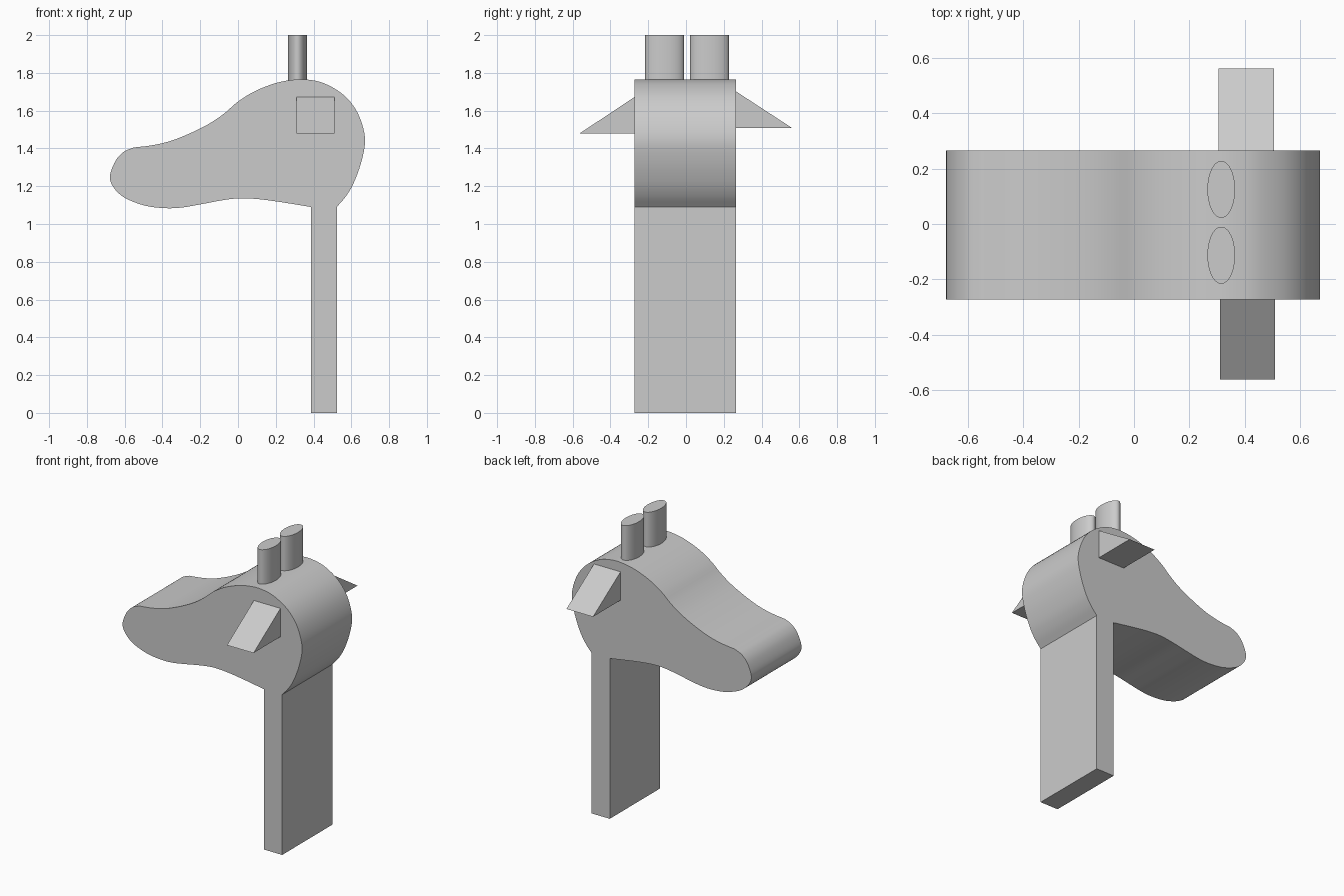
import bpy, math
from mathutils import Vector

if "Cube" in bpy.data.objects:
    bpy.data.objects.remove(bpy.data.objects["Cube"])

grey = bpy.data.materials.new("plain_grey")
grey.diffuse_color = (0.6, 0.6, 0.6, 1)
grey.use_nodes = True
grey.node_tree.nodes["Principled BSDF"].inputs["Base Color"].default_value = grey.diffuse_color


def make(name, verts, faces, smooth=False):
    mesh = bpy.data.meshes.new(name)
    mesh.from_pydata(verts, [], faces)
    mesh.materials.append(grey)
    ob = bpy.data.objects.new(name, mesh)
    bpy.context.collection.objects.link(ob)
    bpy.ops.object.select_all(action='DESELECT')
    ob.select_set(True)
    bpy.context.view_layer.objects.active = ob
    # Consistent outward normals
    bpy.ops.object.mode_set(mode='EDIT')
    bpy.ops.mesh.select_all(action='SELECT')
    bpy.ops.mesh.normals_make_consistent(inside=False)
    bpy.ops.object.mode_set(mode='OBJECT')
    if smooth:
        bpy.ops.object.shade_smooth_by_angle(angle=math.radians(30))
    return ob


def prism(name, bottom, top, smooth=False):
    """Join two matching outlines with side walls and caps."""
    n = len(bottom)
    faces = [tuple(range(n)), tuple(range(n, 2 * n))]
    faces += [(i, (i + 1) % n, n + (i + 1) % n, n + i) for i in range(n)]
    return make(name, bottom + top, faces, smooth)


def spline(points, steps=5):
    """Smooth curve through the points, without the last one."""
    p = [Vector(q) for q in points]
    p = [2 * p[0] - p[1]] + p + [2 * p[-1] - p[-2]]
    out = []
    for a, b, c, d in zip(p, p[1:], p[2:], p[3:]):
        for s in range(steps):
            t = s / steps
            out.append(0.5 * (2 * b + (c - a) * t + (2 * a - 5 * b + 4 * c - d) * t * t
                              + (3 * b - a - 3 * c + d) * t ** 3))
    return out


# Head and neck: one side profile (x, z) extruded across y
jaw_and_nose = [(.387, 1.09), (.22, 1.117), (.103, 1.132), (.008, 1.136), (-.087, 1.125),
                (-.204, 1.103), (-.30, 1.087), (-.389, 1.084), (-.495, 1.098), (-.60, 1.139),
                (-.66, 1.195), (-.678, 1.255), (-.648, 1.335), (-.605, 1.382), (-.553, 1.405)]
brow_and_back = [(-.553, 1.405), (-.46, 1.416), (-.362, 1.438), (-.257, 1.479), (-.151, 1.532),
                 (-.071, 1.587), (0, 1.648), (.087, 1.702), (.193, 1.744), (.28, 1.762),
                 (.362, 1.765), (.458, 1.744), (.563, 1.68), (.635, 1.585), (.672, 1.458),
                 (.656, 1.34), (.616, 1.225), (.574, 1.15), (.523, 1.09)]
outline = spline(jaw_and_nose) + spline(brow_and_back)
outline += [Vector((.523, 1.09)), Vector((.523, 0)), Vector((.387, 0))]
prism("head_and_neck", [(p.x, -.272, p.y) for p in outline],
      [(p.x, .266, p.y) for p in outline], smooth=True)

# Horns: upright oval cylinders
for side, cy in (("left", .125), ("right", -.113)):
    oval = [(.315 + .05 * math.cos(a), cy + .103 * math.sin(a))
            for a in (2 * math.pi * i / 48 for i in range(48))]
    prism("horn_" + side, [(x, y, 1.74) for x, y in oval],
          [(x, y, 2.0) for x, y in oval], smooth=True)

# Ears: wedges with a flat underside and a sloping top
for side, base, tip, x0, z0 in (("left", .266, .562, .306, 1.508),
                                ("right", -.272, -.562, .31, 1.48)):
    wedge = [(base, z0), (tip, z0), (base, z0 + .193)]
    prism("ear_" + side, [(x0, y, z) for y, z in wedge],
          [(x0 + .2, y, z) for y, z in wedge])
